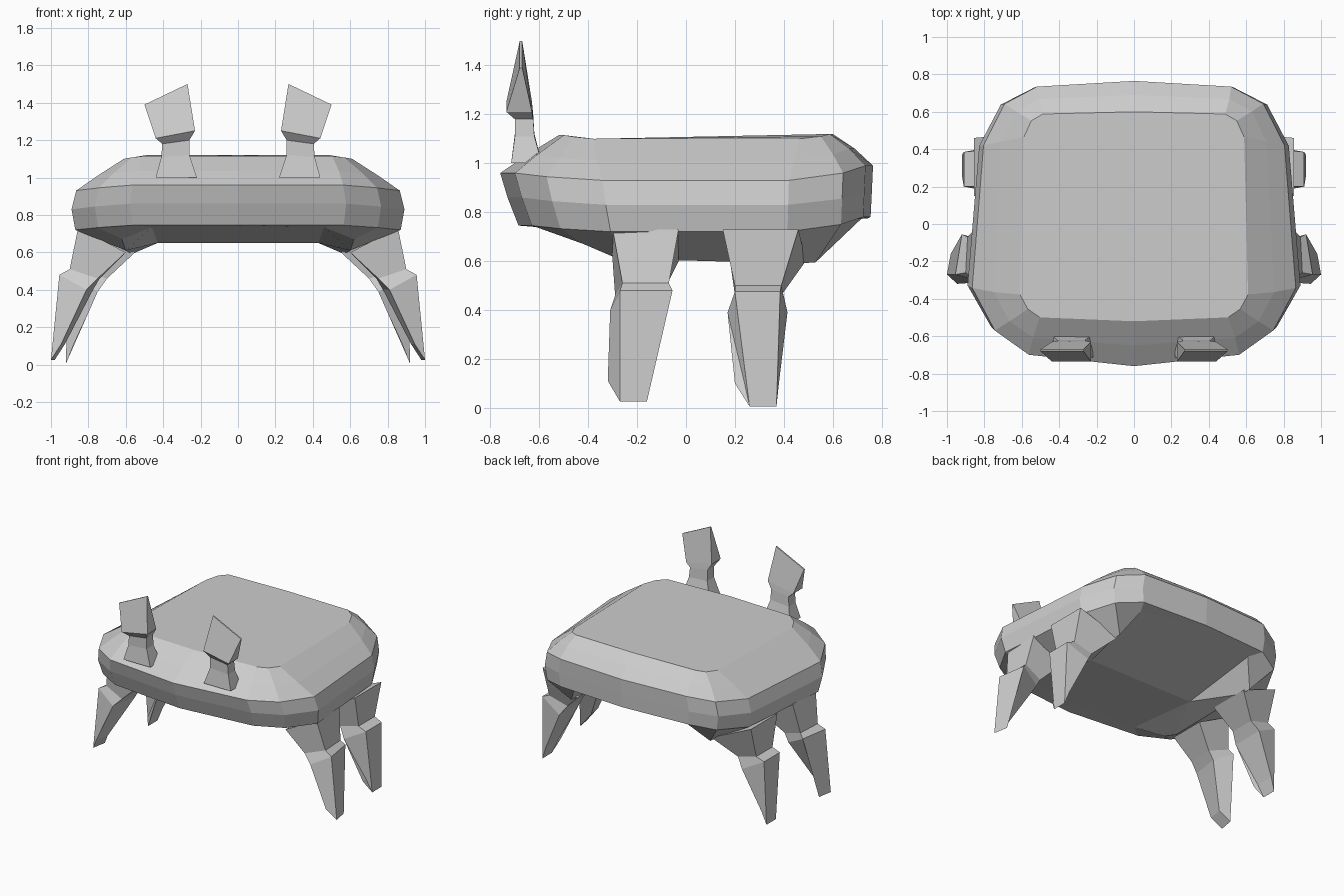
import bpy
import bmesh

default_cube = bpy.data.objects.get("Cube")
if default_cube:
    bpy.data.objects.remove(default_cube, do_unlink=True)

grey = bpy.data.materials.new("shell_grey")
grey.use_nodes = True
grey.diffuse_color = (0.61, 0.61, 0.61, 1)
grey.node_tree.nodes["Principled BSDF"].inputs["Base Color"].default_value = grey.diffuse_color


def loft(name, rings, last_caps=None):
    """Bridge matching point rings into a closed flat-shaded solid.

    Each end is one face, unless last_caps lists faces for the last ring,
    which may then hold extra points after its outline.
    """
    bm = bmesh.new()
    loops = [[bm.verts.new(point) for point in ring] for ring in rings]
    count = len(loops[0])
    for lower, upper in zip(loops, loops[1:]):
        for i in range(count):
            j = (i + 1) % count
            bm.faces.new((lower[i], lower[j], upper[j], upper[i]))
    bm.faces.new(loops[0])
    for cap in last_caps or [range(count)]:
        bm.faces.new([loops[-1][i] for i in cap])
    bmesh.ops.recalc_face_normals(bm, faces=bm.faces[:])
    mesh = bpy.data.meshes.new(name)
    bm.to_mesh(mesh)
    bm.free()
    mesh.materials.append(grey)
    obj = bpy.data.objects.new(name, mesh)
    bpy.context.collection.objects.link(obj)


def close_half(half):
    """Complete a half outline running from front centre to back centre."""
    return half + [(-x, y, z) for x, y, z in half[-2:0:-1]]


# Half outline of the shell as fractions of width and length
OUTLINE = [(0, -1), (.65, -.92), (.86, -.75), (1, -.45),
           (.93, .55), (.8, .84), (.6, .96), (0, 1)]


def shell_ring(width, front, back, boxy, z_front, z_side, z_back):
    """One closed shell outline; boxy pushes the corners outwards."""
    z_fore, z_aft = (z_front + z_side) / 2, (z_back + z_side) / 2
    heights = [z_front, z_front, z_fore, z_side, z_side, z_aft, z_back, z_back]
    half = []
    for (u, v), z in zip(OUTLINE, heights):
        if u > 0:
            u += (1 - u) * boxy
        reach = abs(v) + (1 - abs(v)) * boxy
        half.append((u * width, reach * (front if v < 0 else back), z))
    return close_half(half)


# Shell: top, shoulder, rim, waist and lower edge
shell_levels = [
    (.61, -.52, .6, .5, 1.115, 1.1, 1.12),
    (.75, -.65, .69, .2, 1.035, 1.01, 1.06),
    (.865, -.76, .765, 0, .96, .93, .99),
    (.89, -.73, .76, 0, .86, .83, .88),
    (.87, -.685, .755, 0, .745, .72, .78),
]
rings = [shell_ring(*level) for level in shell_levels]

# Belly: sagging sides around a flat middle folded along a cross ridge
belly = close_half([
    (0, -.56, .735), (.46, -.55, .735), (.62, -.42, .67), (.6, -.28, .61),
    (.57, .46, .59), (.57, .53, .595), (.47, .63, .765), (0, .745, .775)])
ridge = [(.43, .07, .65), (-.43, .07, .65)]
middle_faces = [(13, 0, 1, 14, 15), (15, 14, 6, 7, 8)]
side_faces = [(1, 2, 3), (3, 4), (4, 5, 6)]
left_sides = [(*face, 14) for face in side_faces]
right_sides = [(*[14 - i for i in face], 15) for face in side_faces]
loft("shell", rings + [belly + ridge], middle_faces + left_sides + right_sides)


def limb_section(side, x_in, x_out, z_in, z_out, front, back,
                 lean=0, spread=0, twist=0):
    """Four-sided section; lean and spread move the inner edge along y,
    twist draws the back edge inwards."""
    return [(side * x_out, front, z_out),
            (side * (x_out - twist), back, z_out),
            (side * (x_in - twist), back + lean + spread, z_in),
            (side * x_in, front + lean - spread, z_in)]


# Limbs from root to tip: shoulder, joint, flared cuff and claw tip
limbs = {
    "front_leg": [
        (.6, .855, .6, .73, -.3, -.03),
        (.75, .9, .46, .51, -.26, -.07, -.03, 0, .01),
        (.81, .955, .4, .48, -.27, -.055, -.04, 0, .035),
        (.945, 1, .11, .025, -.27, -.16, -.05, 0, .02),
    ],
    "rear_leg": [
        (.55, .855, .6, .73, .15, .46, .03),
        (.7, .85, .46, .5, .2, .39),
        (.75, .91, .39, .475, .2, .385, 0, .03),
        (.885, .92, .1, .005, .26, .37, -.025, .035),
    ],
    "eye_stalk": [
        (.22, .44, 1, 1, -.715, -.59),
        (.26, .41, 1.12, 1.11, -.7, -.62),
        (.26, .405, 1.2, 1.18, -.7, -.625),
        (.23, .44, 1.25, 1.21, -.735, -.63),
        (.27, .5, 1.5, 1.39, -.68, -.67),
    ],
}
for part, sections in limbs.items():
    for prefix, side in (("left", 1), ("right", -1)):
        loft(f"{prefix}_{part}", [limb_section(side, *s) for s in sections])
